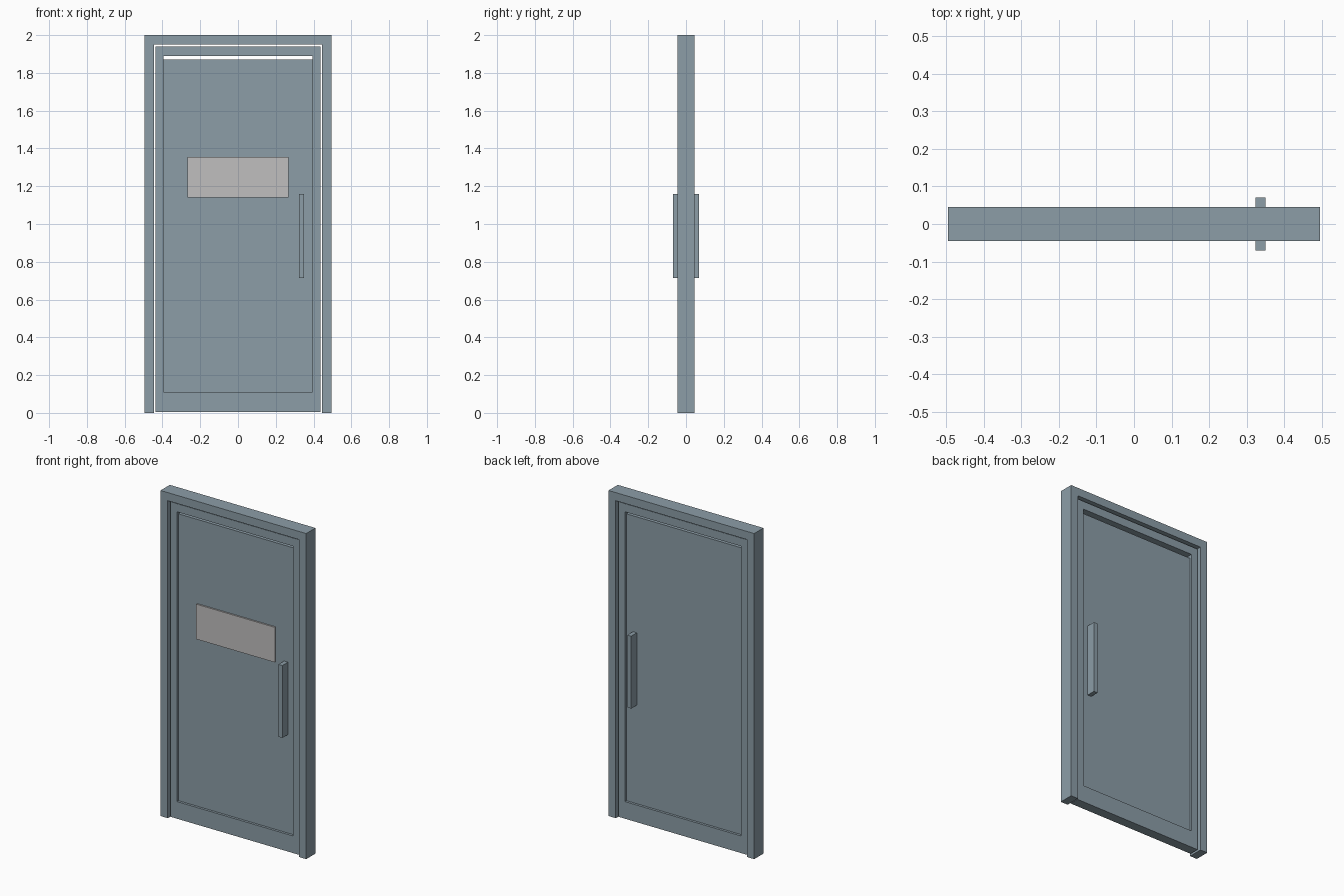
import bpy
import bmesh

if "Cube" in bpy.data.objects:
    bpy.data.objects.remove(bpy.data.objects["Cube"], do_unlink=True)


def make_material(name, colour):
    mat = bpy.data.materials.new(name)
    mat.use_nodes = True
    mat.diffuse_color = colour
    mat.node_tree.nodes["Principled BSDF"].inputs["Base Color"].default_value = colour
    return mat


steel = make_material("blue_grey_steel", (0.262, 0.337, 0.386, 1))
plate = make_material("pale_grey_plate", (0.53, 0.52, 0.52, 1))


def extruded(name, outline, y0, y1, mat):
    """Extrude an (x, z) outline, or a strip of quads, from y0 to y1."""
    bm = bmesh.new()
    for quad in outline:
        bm.faces.new([bm.verts.new((x, y0, z)) for x, z in quad])
    bmesh.ops.remove_doubles(bm, verts=bm.verts, dist=0.0001)
    grown = bmesh.ops.extrude_face_region(bm, geom=bm.faces[:], use_keep_orig=True)
    verts = [v for v in grown["geom"] if isinstance(v, bmesh.types.BMVert)]
    bmesh.ops.translate(bm, verts=verts, vec=(0, y1 - y0, 0))
    bmesh.ops.recalc_face_normals(bm, faces=bm.faces)
    mesh = bpy.data.meshes.new(name)
    bm.to_mesh(mesh)
    bm.free()
    mesh.materials.append(mat)
    obj = bpy.data.objects.new(name, mesh)
    bpy.context.collection.objects.link(obj)
    return obj


def rect(x0, x1, z0, z1):
    return [(x0, z0), (x1, z0), (x1, z1), (x0, z1)]


def border(outer, inner):
    """Mitred quads joining two matching outlines, in order."""
    return [[a, b, d, c] for a, b, c, d in
            zip(outer, outer[1:], inner, inner[1:])]


# Door frame, open at the floor
frame_outer = [(-0.495, 0), (-0.495, 2), (0.495, 2), (0.495, 0)]
frame_inner = [(-0.446, 0), (-0.446, 1.95), (0.446, 1.95), (0.446, 0)]
extruded("door_frame", border(frame_outer, frame_inner), -0.045, 0.045, steel)

# Door leaf rim, closed on four sides
rim_outer = rect(-0.437, 0.437, 0.005, 1.94)
rim_inner = rect(-0.394, 0.394, 0.11, 1.89)
extruded("door_rim", border(rim_outer + rim_outer[:1], rim_inner + rim_inner[:1]),
         -0.03, 0.03, steel)

# Recessed panel with a slot above it
extruded("door_panel", [rect(-0.394, 0.394, 0.11, 1.872)], -0.015, 0.015, steel)

# Plate on the front only
extruded("front_plate", [rect(-0.267, 0.267, 1.14, 1.355)], -0.0245, -0.015, plate)

# Pull handles on both faces
for side, name in ((-1, "front_handle"), (1, "back_handle")):
    extruded(name, [rect(0.324, 0.35, 0.715, 1.16)], side * 0.015, side * 0.07, steel)
